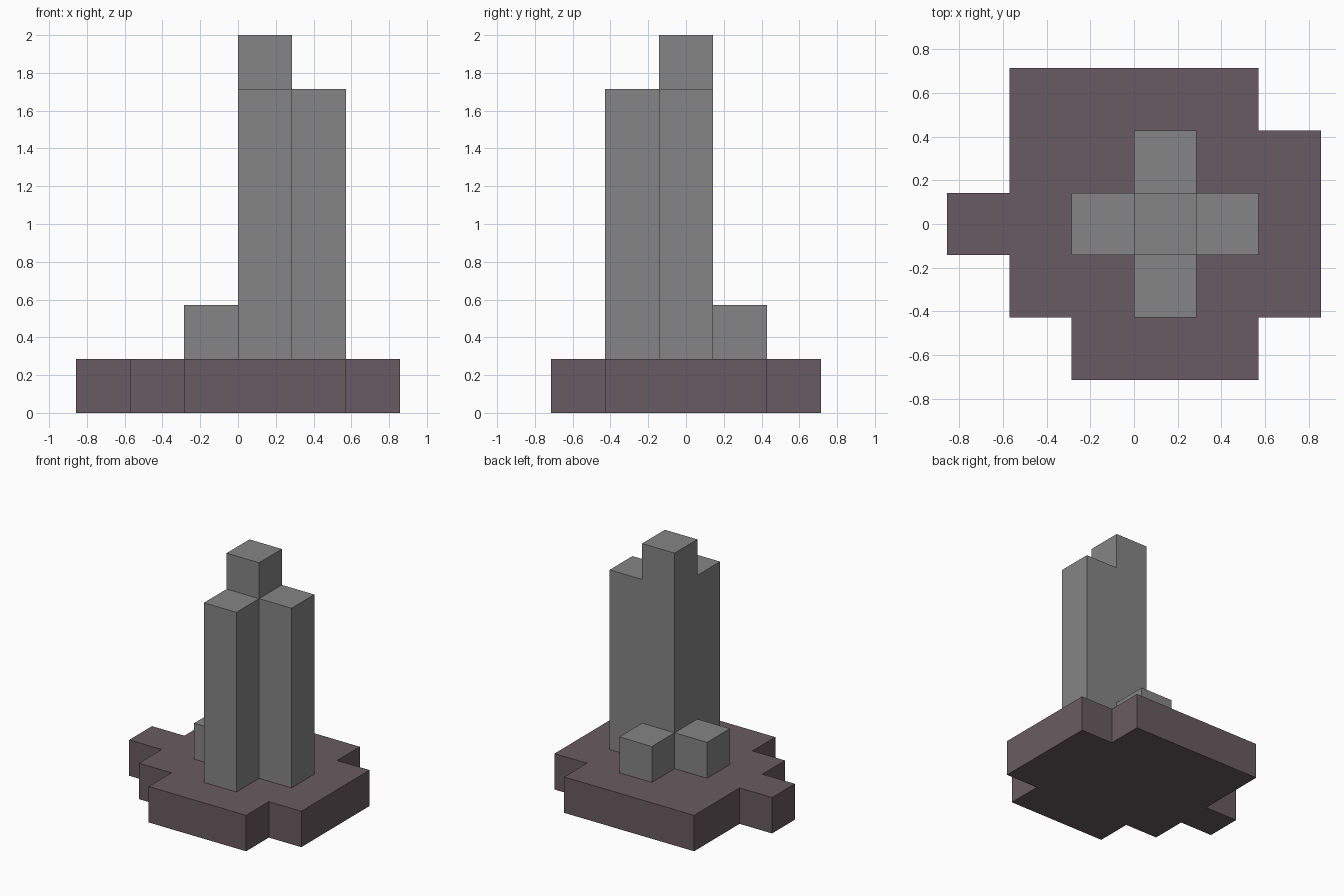
import bpy
import bmesh
from mathutils import Vector

default_cube = bpy.data.objects.get("Cube")
if default_cube:
    bpy.data.objects.remove(default_cube, do_unlink=True)

UNIT = 2 / 7  # edge length of one block


def make_material(name, color):
    material = bpy.data.materials.new(name)
    material.use_nodes = True
    material.diffuse_color = color
    material.node_tree.nodes["Principled BSDF"].inputs["Base Color"].default_value = color
    return material


def extrude_outline(name, outline, bottom, top, material):
    """Raise a flat outline, given in block units, into a solid prism."""
    bm = bmesh.new()
    verts = [bm.verts.new(Vector((x, y, bottom)) * UNIT) for x, y in outline]
    face = bm.faces.new(verts)
    result = bmesh.ops.extrude_face_region(bm, geom=[face], use_keep_orig=True)
    raised = [v for v in result["geom"] if isinstance(v, bmesh.types.BMVert)]
    bmesh.ops.translate(bm, verts=raised, vec=(0, 0, (top - bottom) * UNIT))
    bmesh.ops.recalc_face_normals(bm, faces=bm.faces)
    mesh = bpy.data.meshes.new(name)
    bm.to_mesh(mesh)
    bm.free()
    mesh.materials.append(material)
    obj = bpy.data.objects.new(name, mesh)
    bpy.context.collection.objects.link(obj)
    return obj


def block_column(name, x, y, top, material):
    """Square column, one block wide, standing on the base."""
    half = 0.5
    outline = [(x - half, y - half), (x + half, y - half),
               (x + half, y + half), (x - half, y + half)]
    return extrude_outline(name, outline, 1, top, material)


stone = make_material("grey stone", (0.235, 0.235, 0.235, 1))
earth = make_material("dusky mauve", (0.141, 0.105, 0.119, 1))

# Stepped base slab
base_outline = [(-1, -2.5), (2, -2.5), (2, -1.5), (3, -1.5), (3, 1.5),
                (2, 1.5), (2, 2.5), (-2, 2.5), (-2, 0.5), (-3, 0.5),
                (-3, -0.5), (-2, -0.5), (-2, -1.5), (-1, -1.5)]
extrude_outline("base_slab", base_outline, 0, 1, earth)

# Cross of columns around the tall centre
center_x = 0.5
block_column("center_column", center_x, 0, 7, stone)
block_column("left_column", center_x + 1, 0, 6, stone)
block_column("front_column", center_x, -1, 6, stone)
block_column("right_block", center_x - 1, 0, 2, stone)
block_column("back_block", center_x, 1, 2, stone)
